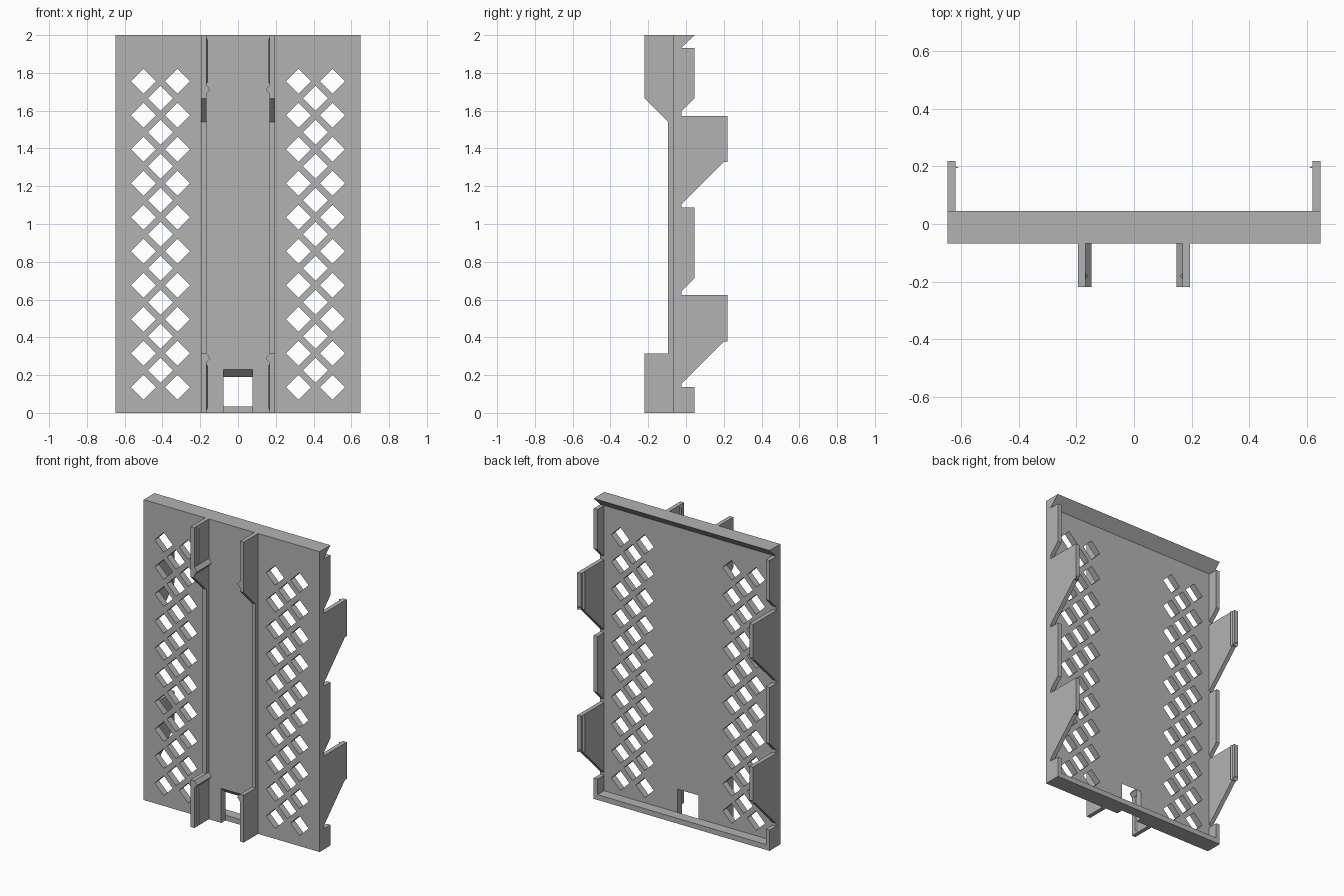
import bpy, bmesh, math
from mathutils import Matrix, Vector

if "Cube" in bpy.data.objects:
    bpy.data.objects.remove(bpy.data.objects["Cube"], do_unlink=True)

grey = bpy.data.materials.new("plain_grey")
grey.use_nodes = True
colour = (0.45, 0.45, 0.45, 1)
grey.diffuse_color = colour
grey.node_tree.nodes["Principled BSDF"].inputs["Base Color"].default_value = colour

W, H = 0.648, 2.0                       # half width, height
FRONT, BACK, LIP = -0.067, -0.023, 0.046  # plate faces and rim depth
WALL = 0.028


def finish(name, bm):
    bmesh.ops.recalc_face_normals(bm, faces=bm.faces)
    mesh = bpy.data.meshes.new(name)
    bm.to_mesh(mesh)
    bm.free()
    mesh.materials.append(grey)
    obj = bpy.data.objects.new(name, mesh)
    bpy.context.scene.collection.objects.link(obj)
    return obj


def add_prism(bm, profile, axis, lo, hi):
    """Extrude a 2D profile along an axis; the profile uses the other two in order."""
    def point(p, d):
        co = list(p)
        co.insert("xyz".index(axis), d)
        return co
    face = bm.faces.new([bm.verts.new(point(p, lo)) for p in profile])
    move = Vector(point((0, 0), hi - lo))
    ext = bmesh.ops.extrude_face_region(bm, geom=[face], use_keep_orig=True)
    verts = [g for g in ext["geom"] if isinstance(g, bmesh.types.BMVert)]
    bmesh.ops.translate(bm, vec=move, verts=verts)


def prism(name, profile, axis, lo, hi):
    bm = bmesh.new()
    add_prism(bm, profile, axis, min(lo, hi), max(lo, hi))
    return finish(name, bm)


def rect(a0, b0, a1, b1):
    return [(a0, b0), (a1, b0), (a1, b1), (a0, b1)]


# Back plate with a diamond lattice and a cable notch
plate = prism("back_plate", rect(-W, 0, W, H), "y", FRONT, BACK)
bm = bmesh.new()
R, STEP = 0.066, 0.18
for side in (-1, 1):
    for x, z0, rows in ((0.5, 0.135, 10), (0.32, 0.135, 10), (0.41, 0.225, 9)):
        for i in range(rows):
            cx, cz = side * x, z0 + i * STEP
            diamond = [(cx + R, cz), (cx, cz + R), (cx - R, cz), (cx, cz - R)]
            add_prism(bm, diamond, "y", FRONT - 0.05, BACK + 0.05)
# Notch roof rises towards the front
slope = 0.04 / (BACK - FRONT)
y0, y1 = FRONT - 0.02, BACK + 0.02
add_prism(bm, [(y0, -0.05), (y1, -0.05), (y1, 0.19 - 0.02 * slope),
               (y0, 0.23 + 0.02 * slope)], "x", -0.077, 0.077)
cutter = finish("plate_cutter", bm)
cutter.hide_render = True
mod = plate.modifiers.new("lattice", "BOOLEAN")
mod.operation, mod.solver, mod.object = "DIFFERENCE", "EXACT", cutter
deps = bpy.context.evaluated_depsgraph_get()
cut_mesh = bpy.data.meshes.new_from_object(plate.evaluated_get(deps))
plate.modifiers.clear()
plate.data = cut_mesh
bpy.data.objects.remove(cutter, do_unlink=True)

# Lips along the top and bottom of the back
prism("top_lip", [(BACK, H), (LIP, H), (BACK, 1.935)], "x", -W, W)
prism("bottom_lip", rect(BACK, 0, LIP, 0.035), "x", -W, W)


def ridge(name, side, z0, z1):
    """Small tapered snap ridge on the inner face of a rail."""
    bm = bmesh.new()
    base = [(0.168, y, z) for z in (z0, z1) for y in (-0.191, -0.171)]
    peak = [(0.160, -0.181, z) for z in (z0 + 0.015, z1 - 0.015)]
    for x, y, z in base + peak:
        bm.verts.new((side * x, y, z))
    bmesh.ops.convex_hull(bm, input=bm.verts)
    finish(name, bm)


rail = [(FRONT, 0), (-0.219, 0), (-0.219, 0.315), (-0.094, 0.315), (-0.094, 1.54),
        (-0.219, 1.665), (-0.219, H), (FRONT, H)]

for side, label in ((1, "left"), (-1, "right")):
    outer, inner = side * W, side * (W - WALL)

    # Side walls of the rear rim, the upper ones with a chamfered foot
    prism(f"{label}_wall_bottom", rect(BACK, 0, LIP, 0.138), "x", inner, outer)
    for part, z0, z1 in (("middle", 0.645, 1.088), ("top", 1.597, 1.933)):
        prism(f"{label}_wall_{part}", [(BACK, z0), (LIP, z0 + 0.069), (LIP, z1), (BACK, z1)],
              "x", inner, outer)

    # Rear clip tabs with a hooked edge
    for part, top in (("lower", 0.623), ("upper", 1.573)):
        prism(f"{label}_{part}_clip",
              [(BACK, top), (0.219, top), (0.219, top - 0.225), (BACK, top - 0.467)],
              "x", inner, outer)
        prism(f"{label}_{part}_clip_hook",
              [(outer, 0.219), (side * (W - 0.039), 0.195), (inner, 0.195), (outer, 0.195)],
              "z", top - 0.245, top)

    # Front rails with stops and snap ridges
    prism(f"{label}_front_rail", rail, "x", side * 0.168, side * 0.195)
    for part, z in (("lower", 0.29), ("upper", 1.712)):
        prism(f"{label}_{part}_stop",
              [(side * 0.168, z - 0.025), (side * 0.147, z), (side * 0.168, z + 0.025)],
              "y", -0.219, FRONT)
    ridge(f"{label}_lower_ridge", side, 0.01, 0.262)
    ridge(f"{label}_upper_ridge", side, 1.738, 1.99)
